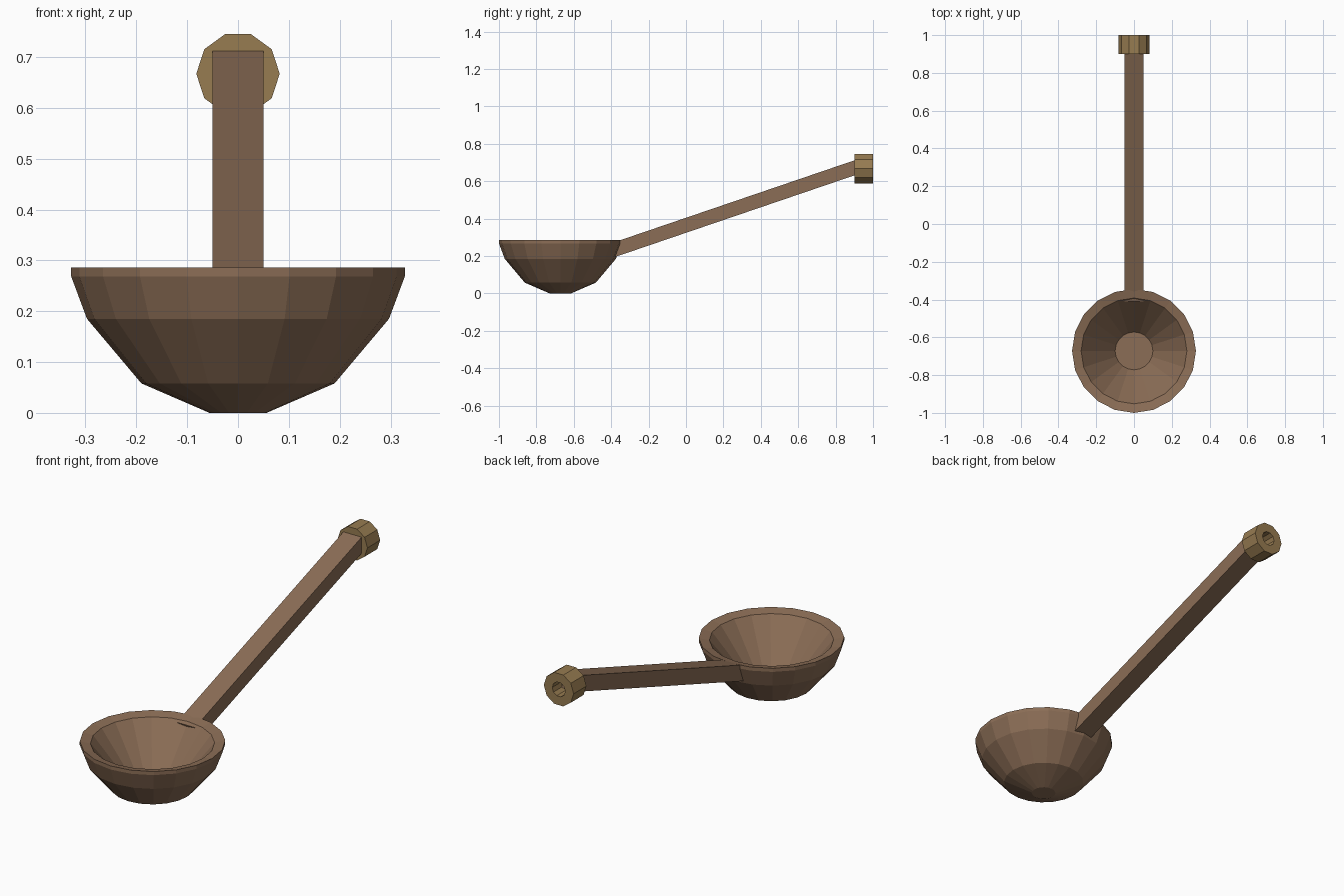
import bpy, bmesh, math
from mathutils import Matrix, Vector

cube = bpy.data.objects.get("Cube")
if cube:
    bpy.data.objects.remove(cube, do_unlink=True)


def make_material(name, rgb):
    mat = bpy.data.materials.new(name)
    mat.use_nodes = True
    mat.diffuse_color = (*rgb, 1)
    mat.node_tree.nodes["Principled BSDF"].inputs["Base Color"].default_value = (*rgb, 1)
    return mat


def add_object(name, bm, mat, matrix):
    bm.transform(matrix)
    bmesh.ops.recalc_face_normals(bm, faces=bm.faces[:])
    mesh = bpy.data.meshes.new(name)
    bm.to_mesh(mesh)
    bm.free()
    mesh.materials.append(mat)
    obj = bpy.data.objects.new(name, mesh)
    bpy.context.collection.objects.link(obj)
    return obj


def lathe(profile, sides, closed):
    """Turn (radius, height) points about z; cap both ends unless closed."""
    bm = bmesh.new()
    rings = []
    for r, z in profile:
        angles = [math.tau * i / sides for i in range(sides)]
        rings.append([bm.verts.new((r * math.cos(a), r * math.sin(a), z)) for a in angles])
    pairs = list(zip(rings, rings[1:]))
    if closed:
        pairs.append((rings[-1], rings[0]))
    else:
        bm.faces.new(rings[0])
        bm.faces.new(rings[-1])
    for a, b in pairs:
        for i in range(sides):
            j = (i + 1) % sides
            bm.faces.new((a[i], a[j], b[j], b[i]))
    return bm


wood = make_material("brown wood", (0.26, 0.155, 0.093))
tan = make_material("tan wood", (0.31, 0.2, 0.083))

# Bowl: outer wall, rim, inner wall and round floor
bowl_profile = [(0.056, 0), (0.19, 0.058), (0.297, 0.185), (0.328, 0.268),
                (0.328, 0.286), (0.28, 0.275), (0.1, 0.05)]
add_object("bowl", lathe(bowl_profile, 20, False), wood,
           Matrix.Translation((0, -0.672, 0)))

# Handle: straight square-cut bar rising from the rim to the end ring
start, end = Vector((0, -0.41, 0.265)), Vector((0, 0.91, 0.715))
along = end - start
thickness = 0.076
tilt = Matrix.Rotation(math.atan2(along.z, along.y), 4, "X")
bm = bmesh.new()
bmesh.ops.create_cube(bm, size=1)
bmesh.ops.scale(bm, vec=(0.1, along.length, thickness), verts=bm.verts)
bmesh.ops.translate(bm, vec=(0, along.length / 2, -thickness / 2), verts=bm.verts)
add_object("handle", bm, wood, Matrix.Translation(start) @ tilt)

# End ring: ten-sided collar with a hole, its axis pointing back
ring_profile = [(0.082, -0.05), (0.082, 0.05), (0.036, 0.05), (0.036, -0.05)]
add_object("end_ring", lathe(ring_profile, 10, True), tan,
           Matrix.Translation((0, 0.95, 0.667)) @ Matrix.Rotation(math.pi / 2, 4, "X"))
